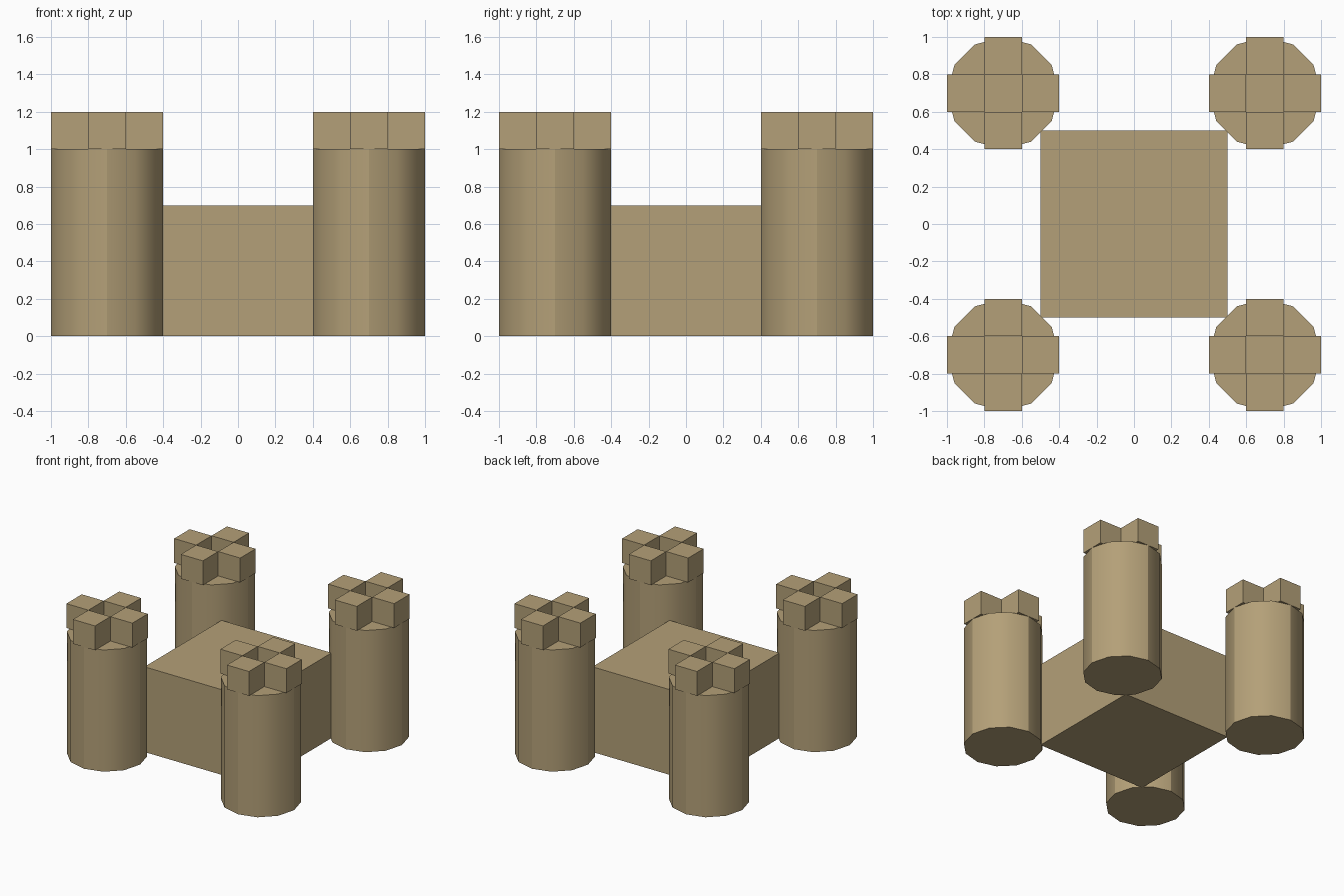
import bpy

if "Cube" in bpy.data.objects:
    bpy.data.objects.remove(bpy.data.objects["Cube"], do_unlink=True)

# Sandstone material
stone = bpy.data.materials.new("sandstone")
stone.use_nodes = True
colour = (0.456, 0.352, 0.188, 1.0)
stone.diffuse_color = colour
stone.node_tree.nodes["Principled BSDF"].inputs["Base Color"].default_value = colour


def finish(name):
    obj = bpy.context.object
    obj.name = name
    obj.data.materials.append(stone)
    return obj


def box(name, centre, size):
    bpy.ops.mesh.primitive_cube_add(size=1, location=centre)
    obj = finish(name)
    obj.scale = size
    bpy.ops.object.transform_apply(location=False, rotation=False, scale=True)
    return obj


# Central keep
box("keep", (0, 0, 0.35), (1, 1, 0.7))

# Corner towers, each crowned by four merlons around an open middle
for sx, side in ((-1, "right"), (1, "left")):
    for sy, end in ((-1, "front"), (1, "back")):
        x, y = 0.7 * sx, 0.7 * sy
        corner = f"{end}_{side}"
        bpy.ops.mesh.primitive_cylinder_add(vertices=12, radius=0.3, depth=1,
                                            location=(x, y, 0.5))
        finish(f"tower_{corner}")
        bpy.ops.object.shade_smooth_by_angle()
        for i, (dx, dy) in enumerate(((1, 0), (0, 1), (-1, 0), (0, -1)), 1):
            box(f"merlon_{corner}_{i}", (x + 0.2 * dx, y + 0.2 * dy, 1.1),
                (0.2, 0.2, 0.2))
